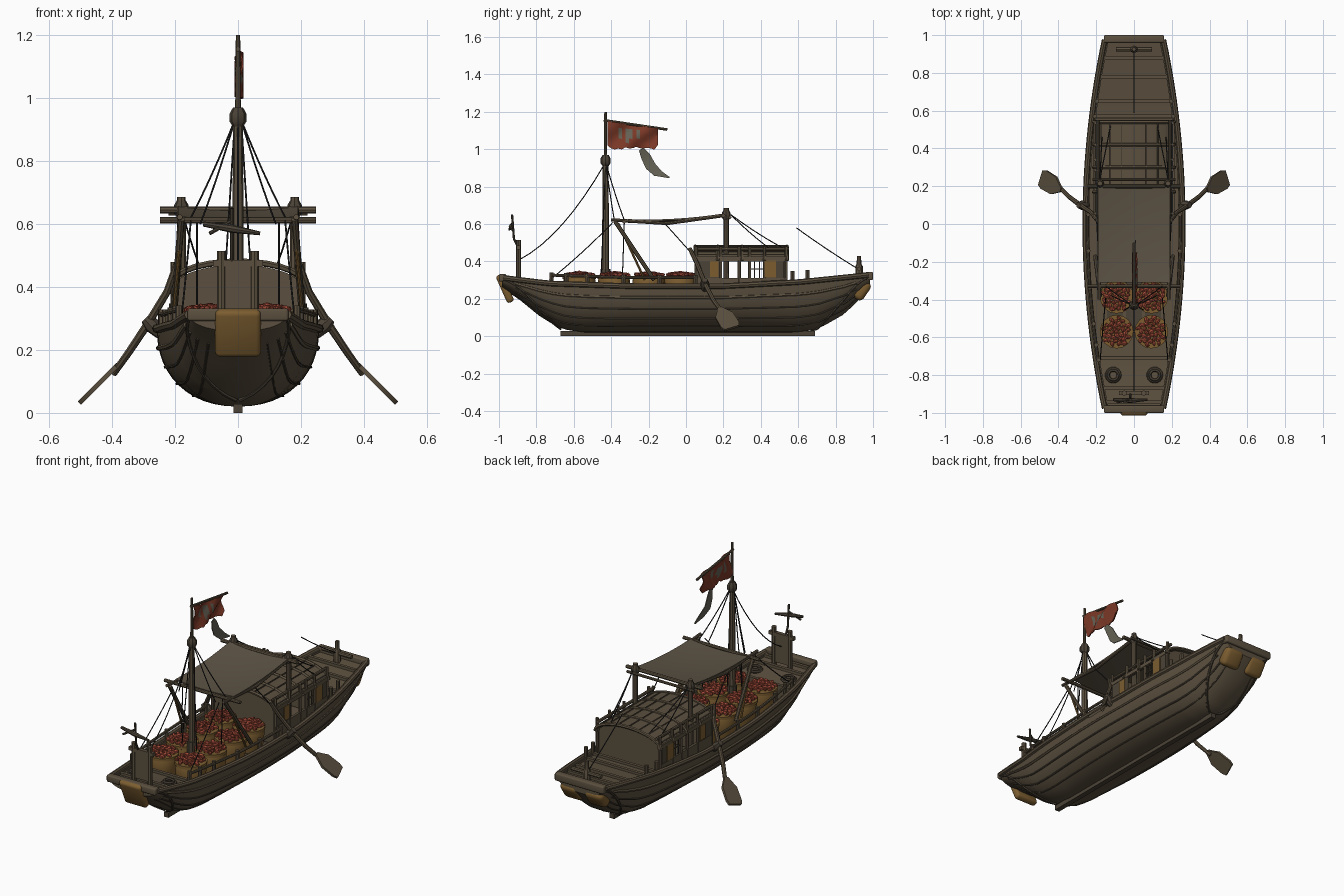
import bpy, bmesh, math, random
from mathutils import Vector, Matrix, Euler

random.seed(4)
if "Cube" in bpy.data.objects:
    bpy.data.objects.remove(bpy.data.objects["Cube"])


def material(name, col):
    m = bpy.data.materials.new(name)
    m.use_nodes = True
    m.diffuse_color = (*col, 1)
    bsdf = next(n for n in m.node_tree.nodes if n.type == 'BSDF_PRINCIPLED')
    bsdf.inputs["Base Color"].default_value = (*col, 1)
    bsdf.inputs["Roughness"].default_value = 0.9
    return m


WOOD = material("weathered wood", (.105, .080, .050))
DARK = material("dark timber", (.070, .055, .038))
CLOTH = material("canopy cloth", (.110, .088, .060))
TAN = material("straw matting", (.20, .11, .03))
RED = material("red catch", (.36, .07, .04))
FLAG = material("rust red cloth", (.20, .04, .02))
GREY = material("faded cloth", (.13, .12, .09))
ROPE = material("black rope", (.02, .02, .02))


def finish(name, bm, mat):
    bmesh.ops.recalc_face_normals(bm, faces=bm.faces)
    me = bpy.data.meshes.new(name)
    bm.to_mesh(me)
    bm.free()
    me.materials.append(mat)
    me.polygons.foreach_set("use_smooth", [True] * len(me.polygons))
    me.set_sharp_from_angle(angle=math.radians(35))
    ob = bpy.data.objects.new(name, me)
    bpy.context.scene.collection.objects.link(ob)
    return ob


def loft(name, rings, mat):
    bm = bmesh.new()
    rows = [[bm.verts.new(p) for p in ring] for ring in rings]
    n = len(rows[0])
    for a, b in zip(rows, rows[1:]):
        for i in range(n):
            j = (i + 1) % n
            bm.faces.new((a[i], a[j], b[j], b[i]))
    bm.faces.new(rows[0])
    bm.faces.new(rows[-1])
    return finish(name, bm, mat)


def sheet(name, rows, offset, mat):
    off = Vector(offset)
    return loft(name, [list(r) + [Vector(p) + off for p in reversed(r)] for r in rows], mat)


def tube(name, pts, r, mat=WOOD, sides=8):
    pts = [Vector(p) for p in pts]
    radii = r if isinstance(r, (list, tuple)) else [r] * len(pts)
    u, rings = None, []
    for i, p in enumerate(pts):
        t = (pts[min(i + 1, len(pts) - 1)] - pts[max(i - 1, 0)]).normalized()
        u = t.orthogonal() if u is None else u - t * u.dot(t)
        u.normalize()
        v = t.cross(u)
        angs = [2 * math.pi * k / sides for k in range(sides)]
        rings.append([p + (u * math.cos(a) + v * math.sin(a)) * radii[i] for a in angs])
    return loft(name, rings, mat)


def box(name, loc, size, mat=WOOD, rot=(0, 0, 0), bevel=0):
    bm = bmesh.new()
    mtx = Matrix.LocRotScale(Vector(loc), Euler(rot), Vector(size))
    bmesh.ops.create_cube(bm, size=1, matrix=mtx)
    if bevel:
        bmesh.ops.bevel(bm, geom=bm.edges[:], offset=bevel, segments=3, profile=.5, affect='EDGES')
    return finish(name, bm, mat)


def rope(name, a, b, sag=0, r=.003):
    a, b = Vector(a), Vector(b)
    ts = [i / 8 for i in range(9)]
    return tube(name, [a.lerp(b, t) - Vector((0, 0, 4 * sag * t * (1 - t))) for t in ts], r, ROPE, 5)


def interp(table, y):
    for (a, p), (b, q) in zip(table, table[1:]):
        if y <= b:
            return p + (q - p) * max(0, (y - a) / (b - a))
    return table[-1][1]


# Hull lines: half beam, sheer and rocker
SHEER = [(-1, .315), (-.73, .282), (-.3, .268), (.2, .268), (.61, .29), (1, .33)]
ROCKER = [(-1, .27), (-.89, .195), (-.78, .105), (-.67, .04), (-.55, .02),
          (.58, .02), (.7, .035), (.85, .12), (.94, .21), (1, .28)]


def beam(y):
    return .15 + .108 * (1 - y * y)


def hull_pt(y, a, out=0):
    c, s = math.cos(a), math.sin(a)
    top, low = interp(SHEER, y), interp(ROCKER, y)
    x = (beam(y) + out) * math.copysign(abs(c) ** .91, c)
    return Vector((x, y, top - (top - low + out) * max(s, 0) ** .91))


stations = [-.985 + 1.97 * i / 40 for i in range(41)] + [-.701, -.699, .559, .561]
stations.sort()
rings = []
for y in stations:
    ring = [hull_pt(y, math.pi * k / 24) for k in range(25)]
    w, top = beam(y) - .022, interp(SHEER, y)
    floor = top - (.09 if -.7 < y < .56 else .012)
    ring += [Vector((x, y, z)) for x, z in ((-w, top), (-w, floor), (w, floor), (w, top))]
    rings.append(ring)
loft("hull", rings, WOOD)
box("keel", (0, .01, .014), (.03, 1.36, .028), DARK)
box("bow_beam", (0, -.98, .312), (.32, .04, .04), WOOD, bevel=.008)
box("stern_beam", (0, .98, .322), (.32, .04, .045), WOOD, bevel=.008)

# Gunwales, plank strakes and chine ridges at both ends
run = [-.975 + 1.95 * i / 30 for i in range(31)]
for side in (1, -1):
    ang = lambda a: a if side > 0 else math.pi - a
    tube("gunwale", [hull_pt(y, ang(0)) for y in run], .015)
    for a, r in ((.22, .009), (.48, .005), (.75, .005), (1.02, .004)):
        tube("strake", [hull_pt(y, ang(a)) for y in run[1:-1]], r, DARK if r < .006 else WOOD, 6)
    for end in (-1, 1):
        ridge = [(end * (.97 - .3 * t), ang(.15 + 1.4 * t ** 1.3)) for t in [i / 10 for i in range(11)]]
        tube("chine_ridge", [hull_pt(y, a) for y, a in ridge], .007, DARK, 6)
    # Side rail over the hold
    rail = [-.72 + .77 * i / 8 for i in range(9)]
    tube("side_rail", [(side * (beam(y) - .012), y, interp(SHEER, y) + .045) for y in rail], .008)
    for y in rail[::2] + [-.64, .57, .65]:
        z = interp(SHEER, y)
        x = side * (beam(y) - .015)
        tube("rail_post", [(x, y, z - .03), (x, y, z + .06)], .011)

# Deck beams and planks
for y in (-.94, -.87, -.71, .57, .65, .78, .88):
    box("deck_beam", (0, y, interp(SHEER, y) - .006), (2 * beam(y) - .04, .018, .018))
for x in (-.1, 0, .1):
    box("hold_plank", (x, -.2, .182), (.085, .9, .01), DARK)
for x in (-.11, .11):
    for r, z in ((.036, .282), (.026, .292)):
        loop = [(x + r * math.cos(k * .42), -.8 + r * math.sin(k * .42), z) for k in range(16)]
        tube("rope_coil", loop, .008, DARK, 6)

# Matting fenders
box("bow_fender", (0, -.968, .255), (.145, .04, .16), TAN, (.42, 0, 0), .015)
for x in (-.08, .08):
    box("stern_fender", (x, .94, .245), (.12, .065, .11), TAN, (-.6, 0, 0), .025)

# Bow bitts with panel and the small cross-shaped vane
for x in (-.052, .052):
    tube("bow_bitt", [(x, -.895, .28), (x, -.895, .515)], .014)
box("bitt_panel", (0, -.895, .39), (.1, .014, .16), WOOD)
box("bitt_rail", (0, -.895, .475), (.16, .022, .02), WOOD)
tube("vane_rod", [(-.02, -.895, .47), (-.02, -.92, .52), (-.02, -.93, .65)], .006, DARK)
tube("vane_arm", [(-.11, -.93, .6), (-.02, -.935, .585), (.07, -.93, .57)], [.008, .013, .006], DARK)
tube("vane_arm", [(-.09, -.945, .57), (-.02, -.925, .61)], .006, DARK)

# Stern bitt and crossbar
tube("stern_bitt", [(0, .925, .3), (0, .925, .375), (0, .925, .385), (0, .925, .43)], [.02, .02, .013, .011])
tube("stern_crossbar", [(-.095, .925, .36), (.095, .925, .36)], .012)

# Baskets heaped with red catch
for y in (-.57, -.385, -.2, -.03):
    for x in (-.092, .092):
        tube("basket", [(x, y, z) for z in (.18, .24, .3, .315)], [.07, .082, .086, .08], TAN, 16)
        tube("basket_rim", [(x, y, .305), (x, y, .322)], .089, TAN, 16)
        bm = bmesh.new()
        for k in range(34):
            a, r = k * 2.4, .076 * math.sqrt(k / 34)
            spot = Vector((x + r * math.cos(a), y + r * math.sin(a), .328 + .012 * (1 - r / .076)))
            size = Vector((.017, .011, .01)) * random.uniform(.85, 1.2)
            turn = Euler((0, random.uniform(-.4, .4), random.uniform(0, 3)))
            bmesh.ops.create_icosphere(bm, subdivisions=1, radius=1, matrix=Matrix.LocRotScale(spot, turn, size))
        finish("red_catch", bm, RED)

# Cabin with arched roof, open side windows and end walls
def arch(y, half, spring, rise, n=14):
    return [Vector((half * math.cos(math.pi * k / n), y, spring + rise * math.sin(math.pi * k / n)))
            for k in range(n + 1)]


sheet("cabin_roof", [arch(y, .212, .4, .07) for y in (.05, .17, .3, .42, .54)], (0, 0, .012), WOOD)
for y in (.05, .17, .3, .42, .54):
    tube("roof_rib", arch(y, .214, .405, .076), .01, WOOD, 6)
for k in range(1, 10):
    a = math.pi * k / 10
    tube("roof_batten", [(.213 * math.cos(a), y, .413 + .07 * math.sin(a)) for y in (.05, .54)], .004, DARK, 5)
for y in (.065, .515):
    ends = [arch(yy, .2, .4, .07) + [Vector((-.2, yy, .2)), Vector((.2, yy, .2))] for yy in (y, y + .012)]
    loft("cabin_end_wall", ends, WOOD)
for x in (-.205, .205):
    box("wall_sill", (x, .295, .262), (.014, .49, .1))
    box("wall_plate", (x, .295, .415), (.02, .5, .022))
    tube("eave_rail", [(x * .93, .04, .465), (x * .93, .55, .465)], .009)
    box("wall_panel", (x, .115, .36), (.01, .13, .1), DARK)
    box("tan_shutter", (x * 1.03, .15, .36), (.008, .045, .085), TAN)
    box("tan_shutter", (x * 1.03, .45, .36), (.008, .06, .09), TAN)
    box("wall_panel", (x, .475, .36), (.01, .1, .1), DARK)
    for y in (.055, .185, .285, .34, .42, .535):
        tube("wall_post", [(x, y, .24), (x, y, .48)], .009, WOOD, 6)
    for y in (.367, .393):
        box("lattice", (x, y, .36), (.006, .006, .1), DARK)
    box("lattice", (x, .38, .36), (.006, .08, .006), DARK)

# Mast
tube("mast", [(0, -.43, z) for z in (.18, .6, .93, .96, .965, 1.2)], [.019, .018, .015, .014, .009, .007])
tube("mast_collar", [(0, -.43, z) for z in (.91, .925, .95, .97)], [.016, .027, .027, .016], DARK)
tube("mast_foot", [(0, -.43, .18), (0, -.43, .36)], .026, DARK)

# Canopy, its frame and lashings
rows = []
for i in range(9):
    t = i / 8
    z = .618 + .03 * t - .05 * t * (1 - t)
    rows.append([Vector((x, -.31 + .51 * t, z - .012 * (1 - (x / .19) ** 2)))
                 for x in [-.19 + .38 * k / 8 for k in range(9)]])
sheet("canopy", rows, (0, 0, .008), CLOTH)
tube("front_crossbar", [(-.247, -.33, .612), (.247, -.33, .612)], .01)
tube("rear_crossbar", [(-.247, .2, .645), (.247, .2, .645)], .011)
tube("rear_crossbar", [(-.22, .235, .635), (.22, .235, .635)], .008)
for s in (1, -1):
    side_bar = [(s * .185, -.4, .622), (s * .185, -.1, .603), (s * .185, .2, .645)]
    tube("canopy_side_bar", side_bar, .009)
    tube("rear_post", [(s * .18, .215, .2), (s * .18, .215, .65), (s * .18, .215, .685)], [.016, .014, .014])
    tube("post_knob", [(s * .18, .215, z) for z in (.62, .635, .66, .675)], [.014, .023, .023, .014], DARK)
    tube("front_strut", [(s * .18, -.38, .615), (s * .205, -.17, .3)], .011)
    tube("front_strut", [(s * .18, -.36, .6), (s * .205, -.22, .3)], .006, TAN)
    # Rigging
    rope("shroud", (s * .01, -.43, .93), (s * .15, -.33, .62), .01)
    rope("shroud", (s * .01, -.43, .93), (s * .05, -.455, .3))
    rope("shroud", (s * .01, -.43, .93), (s * .12, -.38, .6), .01)
    rope("stay", (s * .15, -.39, .61), (s * .18, -.73, .3), .01)
    rope("hanging_line", (s * .13, -.33, .61), (s * .13, -.34, .32))
    rope("stay", (s * .19, -.12, .61), (s * .2, .05, .42))
    rope("stay", (s * .18, .24, .65), (s * .17, .46, .46), .008)
    rope("stay", (s * .18, .24, .65), (s * .12, .54, .46), .008)
rope("forestay", (0, -.43, .93), (0, -.89, .41), .07)
rope("stern_line", (0, .59, .58), (0, .92, .36), .005)

# Tattered flag with a faded middle and trailing streamer
tube("flag_spar", [(0, -.44, 1.155), (0, -.1, 1.105)], .007)
rows = []
for i in range(15):
    t = i / 14
    y, top = -.42 + .27 * t, 1.15 - .038 * t
    low = 1.01 - .025 * t + random.uniform(-.012, .018) + (.04 if i == 14 else 0)
    rows.append([(.012 * math.sin(9 * t + k), y, top + (low - top) * k / 5) for k in range(6)])
flag = sheet("flag", rows, (.006, 0, 0), FLAG)
flag.data.materials.append(GREY)
for p in flag.data.polygons:
    dy, dz = p.center.y + .3, p.center.z - 1.075
    if abs(dy) < .06 and abs(dz) < .03 and int(dy * 50 + 20) % 3:
        p.material_index = 1
path = [(-.24, 1.0, .012), (-.215, .96, .022), (-.19, .91, .024), (-.15, .87, .02), (-.09, .848, .004)]
sheet("streamer", [[(.01 * math.sin(y * 40), y + h, z + h * .6), (.01 * math.sin(y * 40), y - h, z - h * .6)]
                   for y, z, h in path], (.005, 0, 0), GREY)

# Oars resting on side locks
for s in (1, -1):
    shaft = [(.195, .02, .47), (.225, .06, .385), (.285, .1, .285), (.345, .145, .195), (.395, .195, .125)]
    tube("oar_shaft", [(s * x, y, z) for x, y, z in shaft], [.011, .012, .013, .012, .011])
    tube("oar_lock", [(s * .245, .1, .25), (s * .275, .1, .28), (s * .295, .1, .3)], [.018, .026, .016], DARK)
    d = Vector((s * .66, .4, -.66)).normalized()
    n = Vector((s, 0, 1)).normalized()
    w = d.cross(n)
    start = Vector((s * .38, .18, .145))
    blade = [(0, .012), (.03, .03), (.06, .05), (.14, .052), (.165, .042)]
    sheet("oar_blade", [[start + d * l + w * h, start + d * l - w * h] for l, h in blade], n * .014, WOOD)
